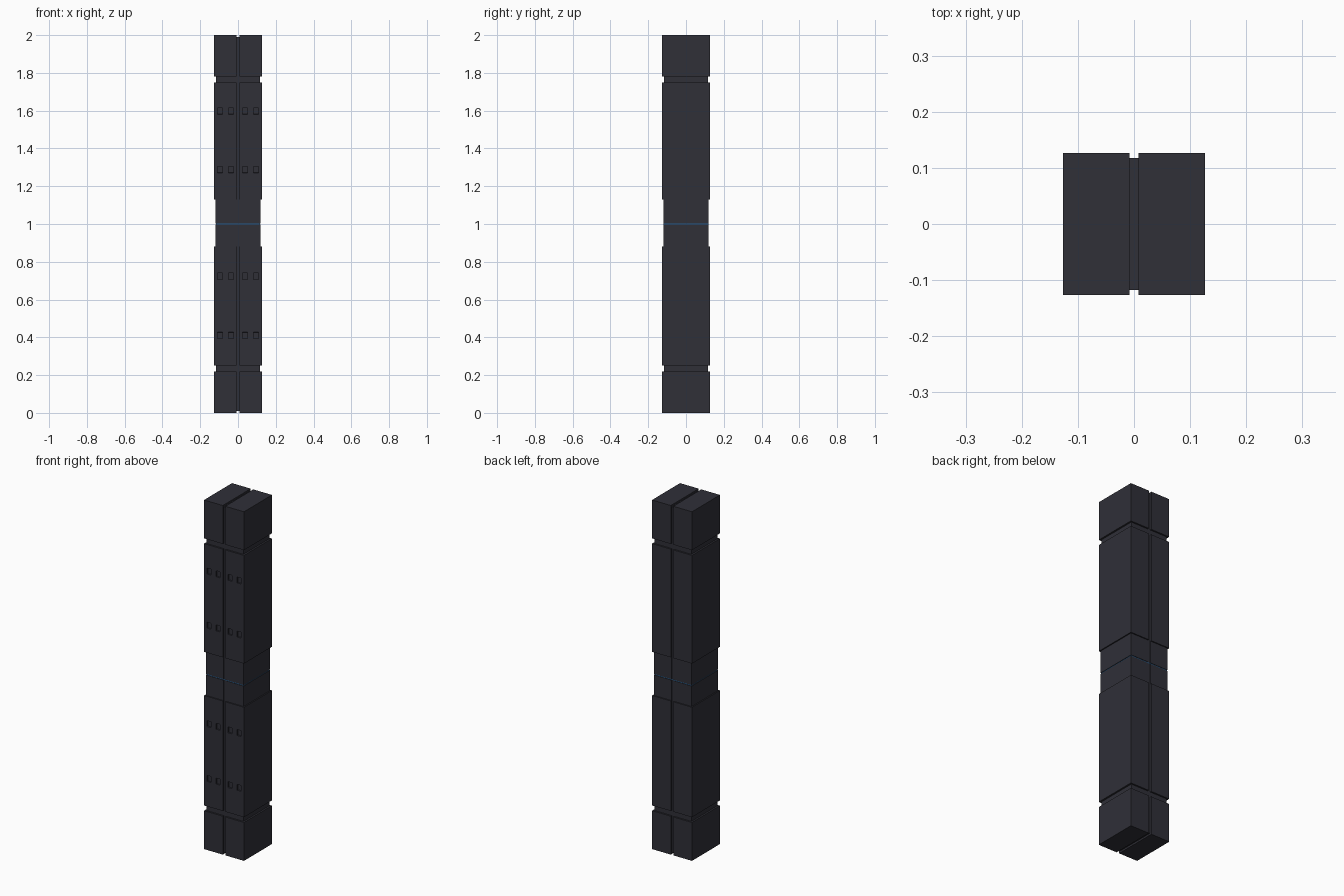
import bpy, bmesh
from mathutils import Matrix, Vector

if "Cube" in bpy.data.objects:
    bpy.data.objects.remove(bpy.data.objects["Cube"])

HALF = 0.1265     # half width of the main blocks
WAIST = 0.12      # half width of the narrow middle
CORE = 0.1175     # half width of the inner core
GAP = 0.008       # half width of the vertical slot


def material(name, rgb):
    m = bpy.data.materials.new(name)
    m.diffuse_color = (*rgb, 1)
    m.use_nodes = True
    m.node_tree.nodes["Principled BSDF"].inputs["Base Color"].default_value = m.diffuse_color
    return m


dark = material("dark slate", (0.029, 0.029, 0.039))
blue = material("deep blue", (0.02, 0.12, 0.30))


def block(name, x0, x1, hy, z0, z1, mat, windows=()):
    """Box, with optional small recessed windows (x, z) in its front face."""
    bm = bmesh.new()
    size = Vector((x1 - x0, 2 * hy, z1 - z0))
    centre = Vector(((x0 + x1) / 2, 0, (z0 + z1) / 2))
    bmesh.ops.create_cube(bm, size=1, matrix=Matrix.Translation(centre) @ Matrix.Diagonal((*size, 1)))
    wx, wz = 0.013, 0.017
    cuts = {(0, round(x + s * wx, 4)) for x, z in windows for s in (-1, 1)}
    cuts |= {(2, round(z + s * wz, 4)) for x, z in windows for s in (-1, 1)}
    for axis, value in sorted(cuts):
        co, no = Vector(), Vector()
        co[axis], no[axis] = value, 1
        bmesh.ops.bisect_plane(bm, geom=bm.verts[:] + bm.edges[:] + bm.faces[:], plane_co=co, plane_no=no)
    bm.normal_update()
    holes = []
    for f in bm.faces:
        c = f.calc_center_median()
        if f.normal.y < -0.9 and any(abs(c.x - x) < 0.005 and abs(c.z - z) < 0.005 for x, z in windows):
            holes.append(f)
    if holes:
        bmesh.ops.inset_individual(bm, faces=holes, thickness=0.0005, depth=-0.008)
    me = bpy.data.meshes.new(name)
    bm.to_mesh(me)
    bm.free()
    me.materials.append(mat)
    ob = bpy.data.objects.new(name, me)
    bpy.context.collection.objects.link(ob)
    return ob


# name, half width, bottom, top, window heights
parts = [
    ("base_block", HALF, 0.0, 0.22, ()),
    ("lower_shaft", HALF, 0.25, 0.88, (0.41, 0.724)),
    ("lower_waist", WAIST, 0.88, 0.997, ()),
    ("upper_waist", WAIST, 1.003, 1.13, ()),
    ("upper_shaft", HALF, 1.13, 1.75, (1.288, 1.598)),
    ("top_block", HALF, 1.78, 2.0, ()),
]

# left and right halves of every block
for name, h, z0, z1, heights in parts:
    for side, s in (("left", -1), ("right", 1)):
        x0, x1 = sorted((s * GAP, s * h))
        wins = [(s * x, z) for x in (0.037, 0.096) for z in heights]
        block(f"{name}_{side}", x0, x1, h, z0, z1, dark, wins)

# inner core seen in the slot and grooves
block("core", -CORE + 0.001, CORE - 0.001, CORE, 0.01, 1.99, dark)
# thin blue band inside the seam at mid height
block("seam_band", -CORE, CORE, CORE + 0.0005, 0.998, 1.002, blue)
